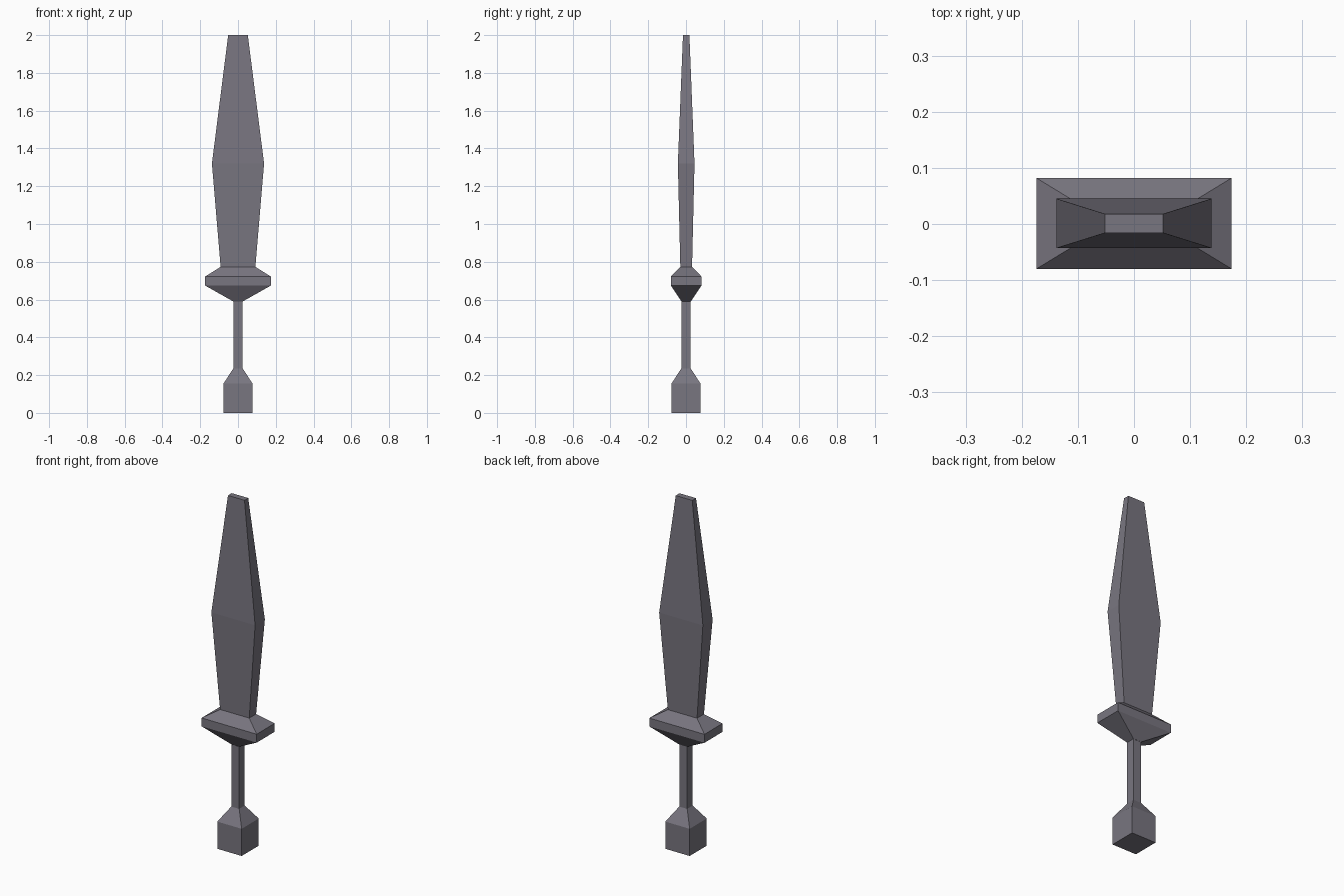
import bpy
import bmesh

cube = bpy.data.objects.get("Cube")
if cube:
    bpy.data.objects.remove(cube, do_unlink=True)

# Single dull metal colour
metal = bpy.data.materials.new("dark_grey_metal")
metal.use_nodes = True
colour = (0.19, 0.18, 0.215, 1)
metal.diffuse_color = colour
metal.node_tree.nodes["Principled BSDF"].inputs["Base Color"].default_value = colour


def loft(name, sections, y=0.0, cap_bottom=False, cap_top=False):
    """Join rectangular sections (z, half width, half depth) into a flat-faced part."""
    bm = bmesh.new()
    rings = [[bm.verts.new((sx * w, y + sy * d, z))
              for sx, sy in ((-1, -1), (1, -1), (1, 1), (-1, 1))]
             for z, w, d in sections]
    for low, high in zip(rings, rings[1:]):
        for i in range(4):
            j = (i + 1) % 4
            bm.faces.new((low[i], low[j], high[j], high[i]))
    if cap_bottom:
        bm.faces.new(rings[0][::-1])
    if cap_top:
        bm.faces.new(rings[-1])
    mesh = bpy.data.meshes.new(name)
    bm.to_mesh(mesh)
    bm.free()
    mesh.materials.append(metal)
    obj = bpy.data.objects.new(name, mesh)
    bpy.context.collection.objects.link(obj)


# Sections shared by neighbouring parts
grip_bottom = (0.235, 0.025, 0.025)
grip_top = (0.59, 0.025, 0.025)
blade_base = (0.773, 0.092, 0.031)

# Square pommel tapering into the grip
loft("pommel", [(0, 0.077, 0.077), (0.155, 0.077, 0.077), grip_bottom], cap_bottom=True)
loft("grip", [grip_bottom, grip_top])

# Bevelled crossguard
loft("guard", [grip_top, (0.674, 0.174, 0.081), (0.722, 0.174, 0.081), blade_base], y=0.001)

# Leaf-shaped blade with a blunt tip
loft("blade", [blade_base, (1.32, 0.138, 0.044), (2.0, 0.052, 0.017)], y=0.001, cap_top=True)
